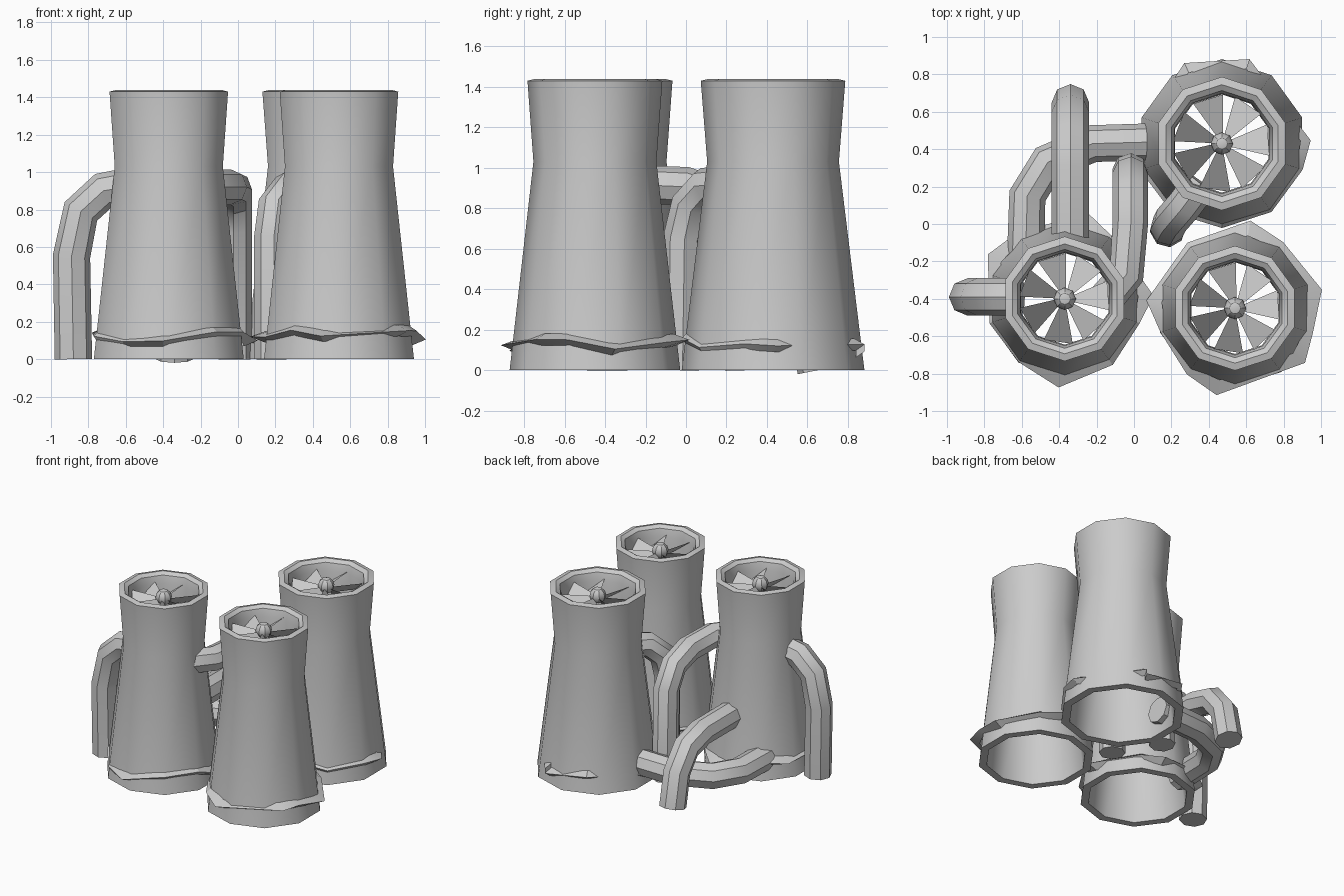
import bpy, bmesh, math, random
from mathutils import Vector

random.seed(4)
if "Cube" in bpy.data.objects:
    bpy.data.objects.remove(bpy.data.objects["Cube"], do_unlink=True)

grey = bpy.data.materials.new("concrete_grey")
grey.use_nodes = True
COLOR = (0.6, 0.6, 0.6, 1)
grey.diffuse_color = COLOR
grey.node_tree.nodes["Principled BSDF"].inputs["Base Color"].default_value = COLOR


def select(obj):
    bpy.ops.object.select_all(action='DESELECT')
    obj.select_set(True)
    bpy.context.view_layer.objects.active = obj


def finish(name, bm, loc=(0, 0, 0), angle=40):
    mesh = bpy.data.meshes.new(name)
    bmesh.ops.recalc_face_normals(bm, faces=bm.faces)
    bm.to_mesh(mesh)
    bm.free()
    obj = bpy.data.objects.new(name, mesh)
    bpy.context.collection.objects.link(obj)
    obj.location = loc
    mesh.materials.append(grey)
    select(obj)
    bpy.ops.object.shade_smooth_by_angle(angle=math.radians(angle))


def polar(r, a, z):
    return Vector((r * math.cos(a), r * math.sin(a), z))


def bridge(bm, low, high):
    n = len(low)
    for i in range(n):
        j = (i + 1) % n
        bm.faces.new((low[i], low[j], high[j], high[i]))


SIDES = 10


def tower_shell(name, loc, grow):
    # Closed wall section: outside, rounded lip, inside
    profile = [(.43, 0), (.31, 1.03), (.34, 1.43), (.30, 1.44),
               (.27, 1.42), (.255, 1.36), (.25, 1.03), (.37, 0)]
    bm = bmesh.new()
    rings = [[bm.verts.new(polar(r * grow, math.tau * (i + .5) / SIDES, z))
              for i in range(SIDES)] for r, z in profile]
    for k in range(len(rings)):
        bridge(bm, rings[k], rings[(k + 1) % len(rings)])
    finish(name, bm, loc)


def base_skirt(name, loc, grow, spikes):
    # Thin ragged collar with a few pointed corners
    bm = bmesh.new()
    inner, outer, under = [], [], []
    for i in range(SIDES):
        a = math.tau * (i + .5) / SIDES
        z = random.uniform(.08, .16)
        r = .425 + random.uniform(0, .025)
        for s in spikes:
            if abs(math.remainder(a - math.radians(s), math.tau)) < math.pi / SIDES + .01:
                r, a = .475 / grow, math.radians(s)
        inner.append(bm.verts.new(polar(.40 * grow, a, z + .03)))
        outer.append(bm.verts.new(polar(r * grow, a, z)))
        under.append(bm.verts.new(polar(.41 * grow, a, z - .03)))
    bridge(bm, outer, inner)
    bridge(bm, under, outer)
    finish(name, bm, loc, 25)


def rotor(name, loc, grow):
    # Hub and tilted blades just below the rim
    bm = bmesh.new()
    hub = bmesh.ops.create_uvsphere(bm, u_segments=8, v_segments=6, radius=.06)
    bmesh.ops.translate(bm, verts=hub["verts"], vec=(0, 0, 1.37))
    for i in range(7):
        a = math.tau * i / 7
        pts = [polar(.04, a - .4, 1.36), polar(.25 * grow, a - .25, 1.38),
               polar(.25 * grow, a + .4, 1.26), polar(.04, a + .4, 1.30)]
        bm.faces.new([bm.verts.new(p) for p in pts])
    finish(name, bm, loc, 30)


def pipe(name, points, radius=.1):
    # Bent tube following a rounded path
    curve = bpy.data.curves.new(name, 'CURVE')
    curve.dimensions = '3D'
    curve.bevel_depth = radius
    curve.bevel_resolution = 2
    curve.use_fill_caps = True
    spline = curve.splines.new('POLY')
    spline.points.add(len(points) - 1)
    for p, co in zip(spline.points, points):
        p.co = (*co, 1)
    curve.materials.append(grey)
    obj = bpy.data.objects.new(name, curve)
    bpy.context.collection.objects.link(obj)
    select(obj)
    bpy.ops.object.convert(target='MESH')
    bpy.ops.object.shade_smooth_by_angle(angle=math.radians(40))


# Towers: name, position, scale across, spike directions
towers = [("front_right", (-.37, -.40, 0), .98, (-94, 2, 75, 150)),
          ("front_left", (.54, -.45, 0), .98, (-102, -38, 12, 80, 175)),
          ("back_left", (.47, .43, 0), 1.05, (2, 72, 115, 178))]
for tag, loc, grow, spikes in towers:
    tower_shell(tag + "_tower", loc, grow)
    base_skirt(tag + "_skirt", loc, grow, spikes)
    rotor(tag + "_rotor", loc, grow)

# Pipes
pipe("side_downpipe", [(-.6, -.39, .92), (-.72, -.39, .9), (-.84, -.39, .79),
                       (-.89, -.39, .55), (-.88, -.39, 0)])
pipe("inner_downpipe", [(-.15, -.4, .92), (-.04, -.27, .92), (-.02, 0, .91),
                        (-.02, .18, .85), (-.02, .27, .7), (-.02, .29, 0)], .095)
pipe("rear_low_pipe", [(-.34, -.1, .45), (-.34, .3, .45), (-.34, .48, .4),
                       (-.34, .6, .25), (-.34, .65, 0)])
pipe("back_downpipe", [(.36, .22, .92), (.27, .1, .91), (.2, .02, .82),
                       (.18, -.02, .65), (.18, -.03, 0)], .095)
pipe("ground_link_pipe", [(.15, .44, .16), (-.22, .43, .15), (-.46, .33, .15),
                          (-.57, .15, .15), (-.58, -.2, .15)])
